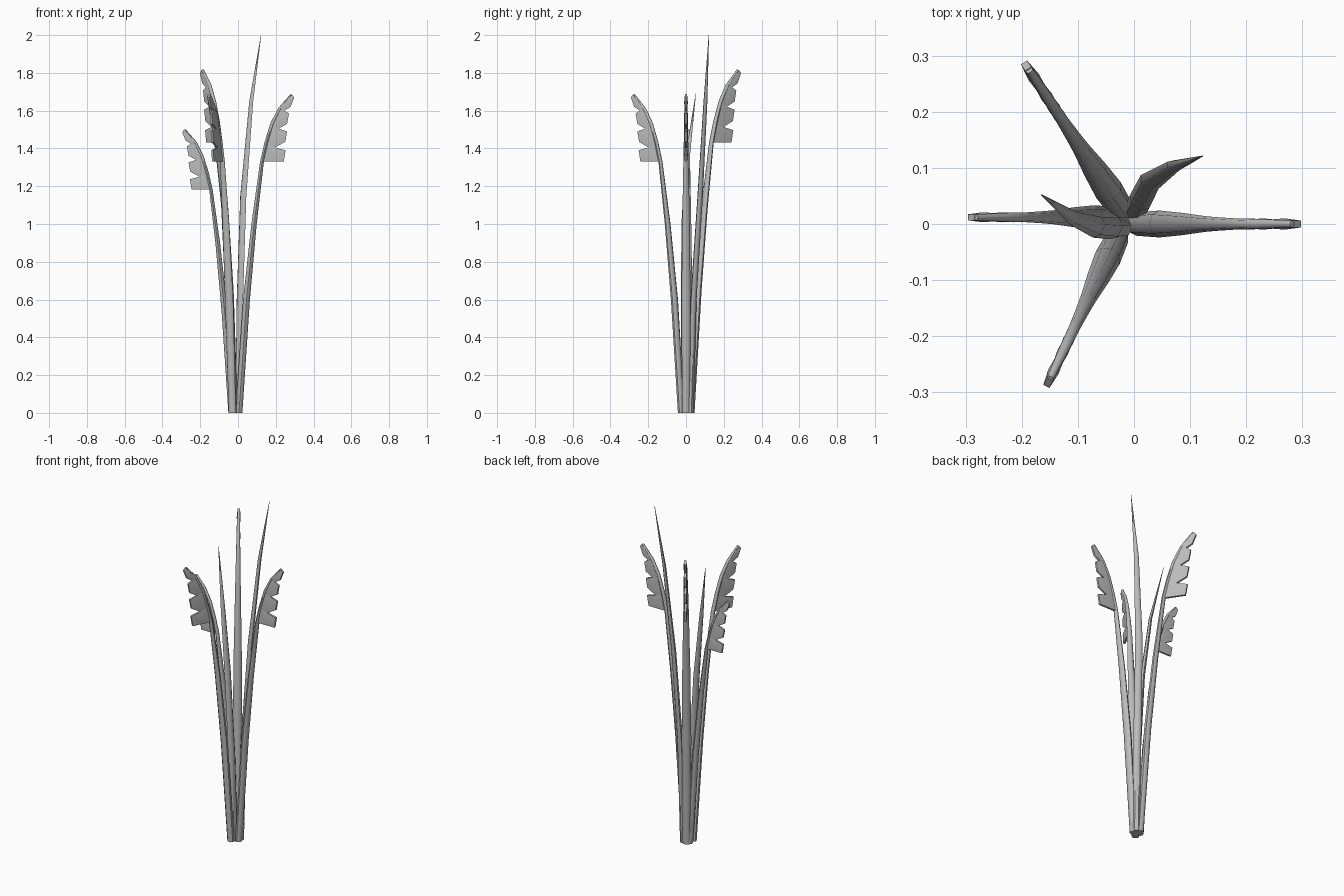
import bpy, bmesh, math
from mathutils import Vector, Matrix

cube = bpy.data.objects.get("Cube")
if cube:
    bpy.data.objects.remove(cube, do_unlink=True)

mat = bpy.data.materials.new("plain grey")
mat.use_nodes = True
GREY = (0.5, 0.5, 0.5, 1)
mat.diffuse_color = GREY
mat.node_tree.nodes["Principled BSDF"].inputs["Base Color"].default_value = GREY


def finish(bm, name, angle):
    bmesh.ops.recalc_face_normals(bm, faces=bm.faces)
    mesh = bpy.data.meshes.new(name)
    bm.to_mesh(mesh)
    bm.free()
    mesh.materials.append(mat)
    ob = bpy.data.objects.new(name, mesh)
    bpy.context.collection.objects.link(ob)
    bpy.ops.object.select_all(action='DESELECT')
    ob.select_set(True)
    bpy.context.view_layer.objects.active = ob
    bpy.ops.object.shade_smooth_by_angle(angle=math.radians(angle))
    return ob


def loft(bm, path, sizes, side, sides=8):
    """Oval tube along path; sizes are (across, deep) half widths."""
    rings = []
    for i, p in enumerate(path):
        t = (path[min(i + 1, len(path) - 1)] - path[max(i - 1, 0)]).normalized()
        if i == 0:
            t = Vector((0, 0, 1))
        across = (side - t * side.dot(t)).normalized()
        deep = t.cross(across)
        a, d = sizes[i]
        rings.append([bm.verts.new(p + across * a * math.cos(k * math.tau / sides)
                                   + deep * d * math.sin(k * math.tau / sides))
                      for k in range(sides)])
    for lo, hi in zip(rings, rings[1:]):
        for k in range(sides):
            j = (k + 1) % sides
            bm.faces.new((lo[k], lo[j], hi[j], hi[k]))
    bm.faces.new(rings[0])
    bm.faces.new(rings[-1])


# Shared leaf shape: (outward, height) pairs
STEM = [(0, 0), (.04, .6), (.08, 1.0), (.122, 1.33), (.145, 1.43),
        (.175, 1.53), (.215, 1.61), (.277, 1.685)]
STEM_SIZES = [(.021, .018), (.024, .018), (.02, .014), (.014, .01),
              (.012, .01), (.01, .009), (.009, .008), (.006, .005)]
RIB = [(.122, 1.33), (.142, 1.42), (.172, 1.52), (.212, 1.607), (.28, 1.685)]
NOTCH = [(.18, 1.33), (.19, 1.405), (.21, 1.505), (.24, 1.6), (.285, 1.68)]
OUTER = [((.237, 1.33), (.247, 1.39)), ((.245, 1.435), (.255, 1.49)),
         ((.255, 1.53), (.265, 1.585)), ((.273, 1.62), (.293, 1.67))]


def leaf(name, base, heading, scale):
    place = (Matrix.Translation((*base, 0)) @ Matrix.Rotation(math.radians(heading), 4, 'Z')
             @ Matrix.Scale(scale, 4))
    # Curved stem
    bm = bmesh.new()
    loft(bm, [Vector((r, 0, z)) for r, z in STEM], STEM_SIZES, Vector((0, 1, 0)))
    bm.transform(place)
    finish(bm, name + "_stem", 50)
    # Notched fringe lobes, slightly swollen in the middle
    bm = bmesh.new()
    for i, (low, high) in enumerate(OUTER):
        outline = [RIB[i], NOTCH[i], low, high, NOTCH[i + 1], RIB[i + 1]]
        n = len(outline)
        loops = [[bm.verts.new((r, y, z)) for r, z in outline] for y in (-.006, .006)]
        for k in range(n):
            j = (k + 1) % n
            bm.faces.new((loops[0][k], loops[0][j], loops[1][j], loops[1][k]))
        for loop, y in zip(loops, (-.010, .010)):
            mid = sum((v.co for v in loop), Vector()) / n
            tip = bm.verts.new((mid.x, y, mid.z))
            for k in range(n):
                bm.faces.new((loop[k], loop[(k + 1) % n], tip))
    bm.transform(place)
    finish(bm, name + "_fringe", 40)


leaf("left_leaf", (.005, 0), 0, 1)
leaf("right_leaf", (-.035, .012), 180, .89)
leaf("back_leaf", (-.022, .025), 123.5, 1.077)
leaf("front_leaf", (-.03, -.025), 244.5, 1)


def blade(name, points, side):
    bm = bmesh.new()
    sizes = [(.02, .018), (.021, .014), (.02, .012), (.013, .009), (.001, .001)]
    loft(bm, [Vector(p) for p in points], sizes, Vector(side), 6)
    finish(bm, name, 50)


# Pointed young shoots
blade("tall_shoot", [(.002, .022, 0), (.01, .04, .6), (.028, .075, 1.15),
                     (.07, .103, 1.65), (.122, .121, 2)], (.8, -.6, 0))
blade("short_shoot", [(-.02, -.005, 0), (-.035, -.008, .5), (-.065, -.006, 1.0),
                      (-.108, .01, 1.37), (-.165, .052, 1.69)], (.4, .9, 0))
